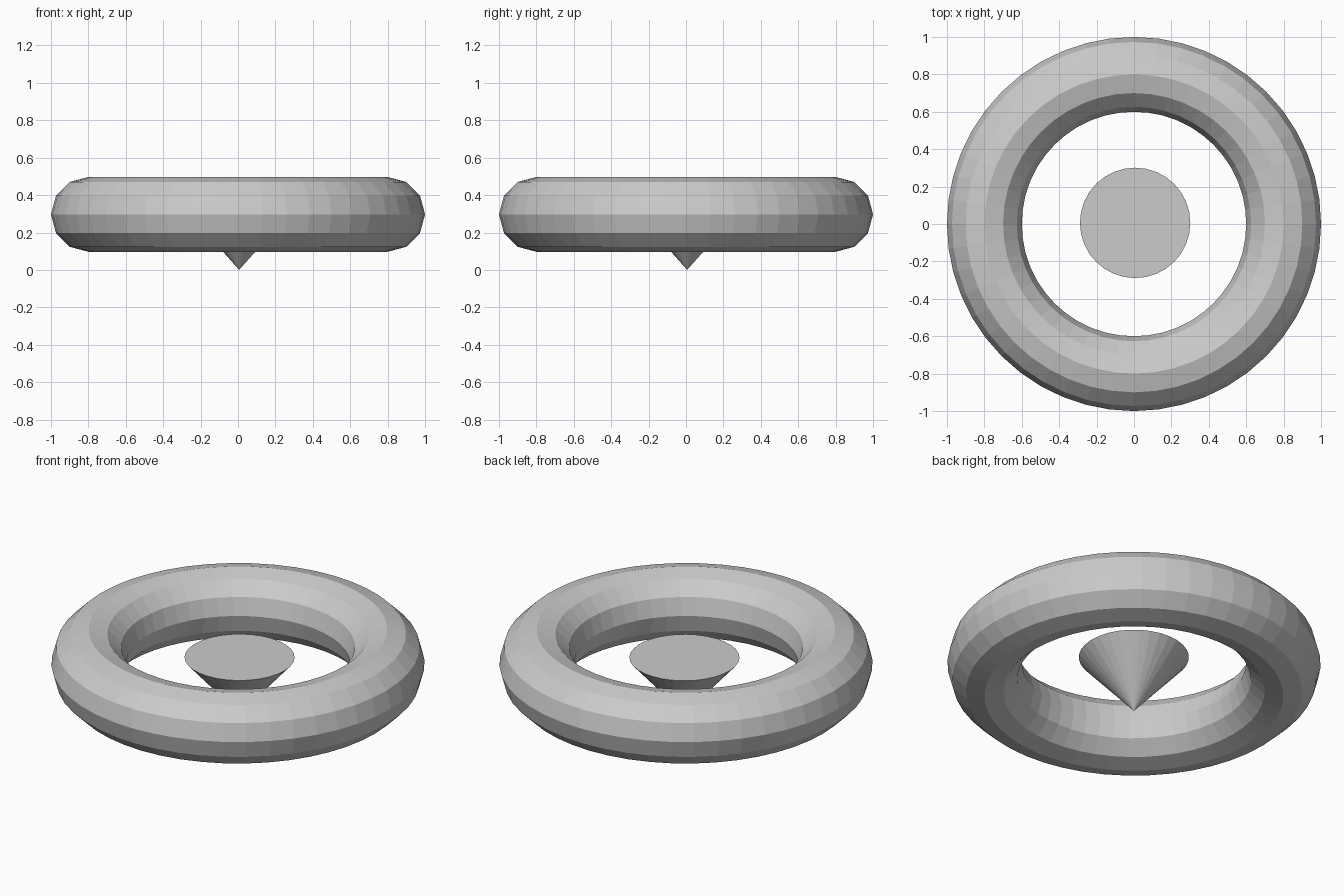
import bpy

if "Cube" in bpy.data.objects:
    bpy.data.objects.remove(bpy.data.objects["Cube"])

# Ring: flat-faced torus
bpy.ops.mesh.primitive_torus_add(
    major_radius=0.8, minor_radius=0.2,
    major_segments=48, minor_segments=12,
    location=(0, 0, 0.297))
bpy.context.object.name = "ring"

# Centre cone: point down, closed flat top
height = 0.332
bpy.ops.mesh.primitive_cone_add(
    vertices=32, radius1=0.0, radius2=0.295, depth=height,
    end_fill_type='NGON', location=(0.006, 0.006, height / 2))
bpy.context.object.name = "centre_cone"
